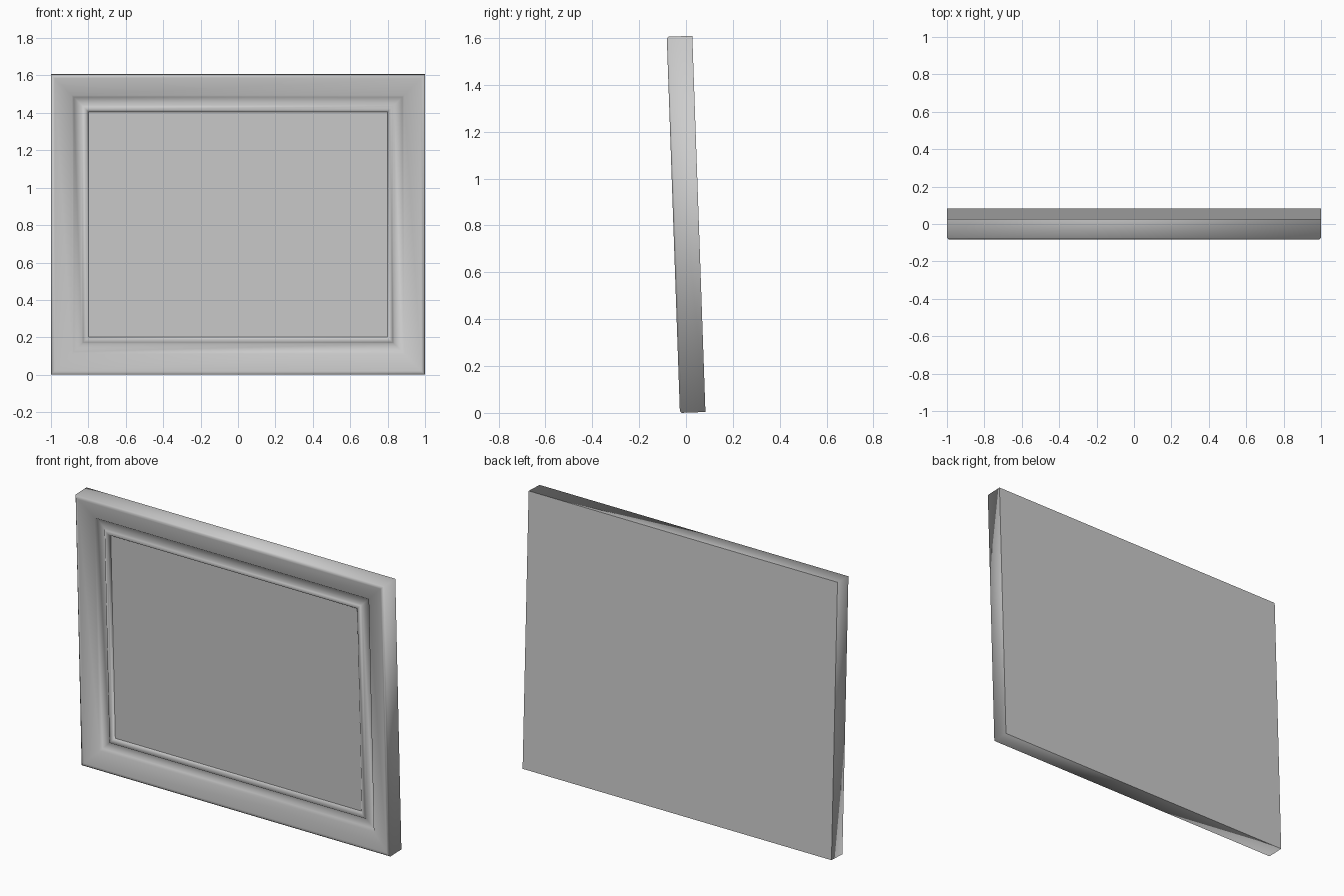
import bpy, bmesh, math
from mathutils import Matrix

old = bpy.data.objects.get("Cube")
if old:
    bpy.data.objects.remove(old, do_unlink=True)

HALF_W, HEIGHT, DEPTH = 1.0, 1.606, 0.109
LEAN = Matrix.Translation((0, -0.026, 0)) @ Matrix.Rotation(math.radians(2), 4, 'X')

grey = bpy.data.materials.new("plain grey")
grey.use_nodes = True
colour = (0.6, 0.6, 0.6, 1)
grey.diffuse_color = colour
grey.node_tree.nodes["Principled BSDF"].inputs["Base Color"].default_value = colour


def rectangle(bm, inset, y):
    """Corner vertices of the outline moved inward by inset, at depth y."""
    w, low, high = HALF_W - inset, inset, HEIGHT - inset
    return [bm.verts.new((x, y, z)) for x, z in
            ((-w, low), (w, low), (w, high), (-w, high))]


def finish(bm, name, smooth):
    for face in bm.faces:
        face.smooth = smooth
    mesh = bpy.data.meshes.new(name)
    bm.to_mesh(mesh)
    bm.free()
    mesh.materials.append(grey)
    obj = bpy.data.objects.new(name, mesh)
    obj.matrix_world = LEAN
    bpy.context.collection.objects.link(obj)


# Moulded frame: profile of (inset, depth) swept round four mitred corners
profile = [(0, DEPTH), (0, 0.008), (0.008, 0), (0.02, 0.001), (0.112, 0.018),
           (0.122, 0.032), (0.165, 0.034), (0.172, 0.025), (0.188, 0.025),
           (0.198, 0.032), (0.202, 0.045)]
bm = bmesh.new()
rings = [rectangle(bm, inset, y) for inset, y in profile]
for outer, inner in zip(rings, rings[1:]):
    for i in range(4):
        j = (i + 1) % 4
        bm.faces.new((outer[i], outer[j], inner[j], inner[i]))
finish(bm, "moulded_frame", True)

# Flat picture panel inside the frame
bm = bmesh.new()
bm.faces.new(rectangle(bm, 0.195, 0.04))
finish(bm, "picture_panel", False)

# Flat backing board
bm = bmesh.new()
bm.faces.new(reversed(rectangle(bm, 0, DEPTH)))
finish(bm, "backing_board", False)
